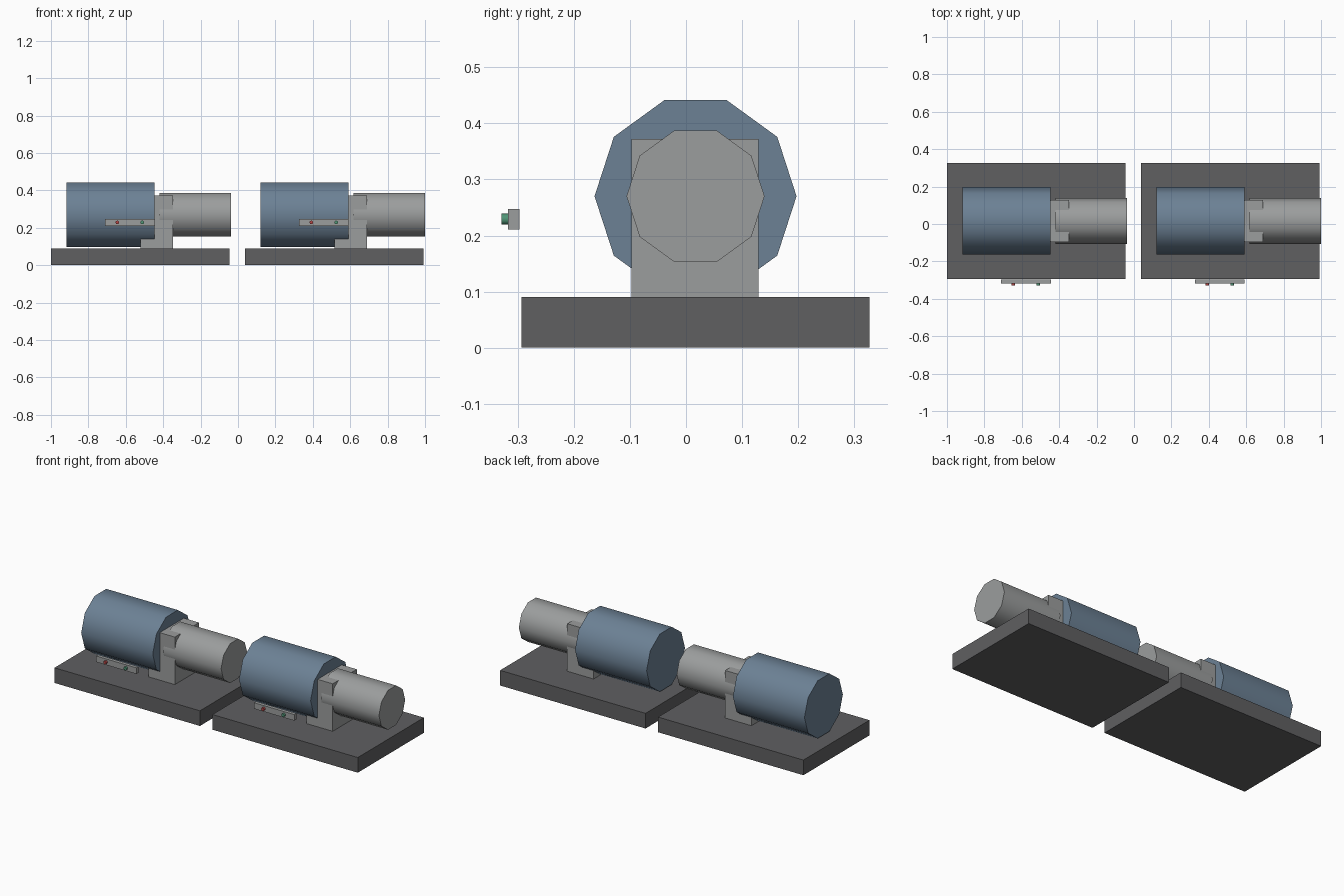
import bpy, math
from mathutils import Matrix

if "Cube" in bpy.data.objects:
    bpy.data.objects.remove(bpy.data.objects["Cube"])

STEP = 1.037          # spacing between the two units
CY, CZ = 0.017, 0.27  # shared axis of motor and pump


def material(name, rgb):
    m = bpy.data.materials.new(name)
    m.diffuse_color = (*rgb, 1)
    m.use_nodes = True
    m.node_tree.nodes["Principled BSDF"].inputs["Base Color"].default_value = m.diffuse_color
    return m


BLUE = material("blue_paint", (0.15, 0.22, 0.30))
DARK = material("dark_grey", (0.115, 0.115, 0.12))
GREY = material("mid_grey", (0.33, 0.34, 0.34))
RED = material("red_button", (0.45, 0.06, 0.06))
GREEN = material("green_button", (0.08, 0.30, 0.18))


def box(name, x, y, z, mat):
    """Box from (min, max) ranges."""
    bpy.ops.mesh.primitive_cube_add(size=1)
    o = bpy.context.object
    size = [b - a for a, b in (x, y, z)]
    mid = [(a + b) / 2 for a, b in (x, y, z)]
    o.data.transform(Matrix.Translation(mid) @ Matrix.Diagonal((*size, 1)))
    o.name = name
    o.data.materials.append(mat)
    return o


def cylinder(name, radius, length, centre, axis, mat):
    """Ten-sided cylinder along x or y, with a corner pointing sideways."""
    bpy.ops.mesh.primitive_cylinder_add(vertices=10, radius=radius, depth=length)
    o = bpy.context.object
    if axis == 'x':   # first corner (+y) stays on the y axis
        rot = Matrix.Rotation(math.pi / 2, 4, 'Y')
    else:
        rot = Matrix.Rotation(math.pi / 2, 4, 'X')
    o.data.transform(Matrix.Translation(centre) @ rot)
    o.name = name
    o.data.materials.append(mat)
    bpy.ops.object.shade_smooth_by_angle(angle=math.radians(40))
    return o


for i, side in enumerate(("left", "right")):
    dx = i * STEP
    # base plate
    box(f"base_plate_{side}", (-1 + dx, -0.045 + dx), (-0.293, 0.327), (0, 0.09), DARK)
    # large blue motor body
    cylinder(f"motor_body_{side}", 0.18, 0.47, (-0.681 + dx, CY, CZ), 'x', BLUE)
    # smaller grey pump body
    cylinder(f"pump_body_{side}", 0.123, 0.382, (-0.228 + dx, CY, CZ), 'x', GREY)
    # upright support joining the two
    box(f"support_block_{side}", (-0.52 + dx, -0.347 + dx), (-0.097, 0.129), (0.09, 0.372), GREY)
    # control strip with two push buttons
    box(f"control_strip_{side}", (-0.71 + dx, -0.445 + dx), (-0.317, -0.297), (0.211, 0.247), GREY)
    for label, bx, mat in (("stop", -0.645, RED), ("start", -0.512, GREEN)):
        cylinder(f"{label}_button_{side}", 0.0098, 0.014, (bx + dx, -0.322, 0.229), 'y', mat)
